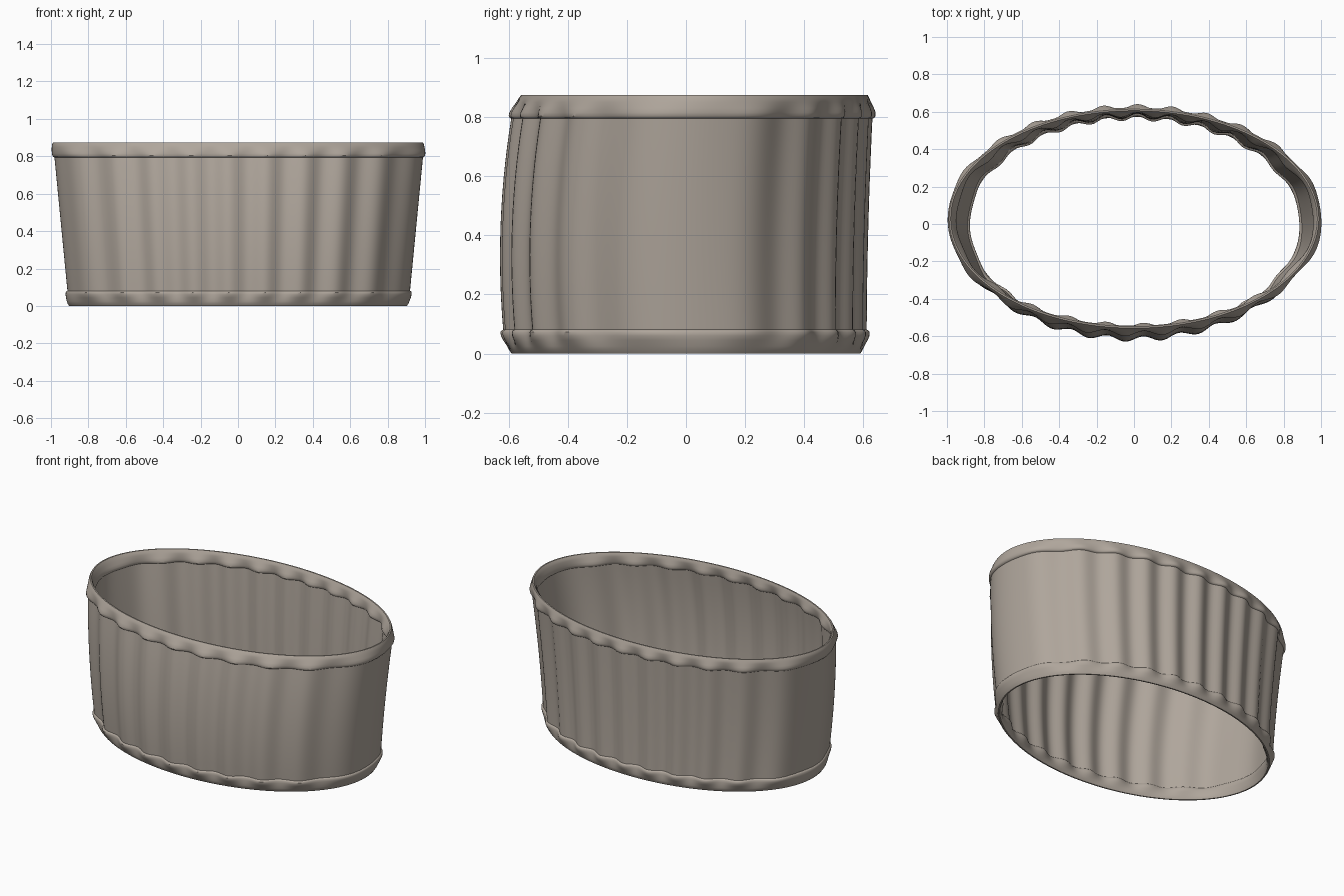
import bpy, bmesh, math

if "Cube" in bpy.data.objects:
    bpy.data.objects.remove(bpy.data.objects["Cube"], do_unlink=True)

HEIGHT, WALL, SEGMENTS = 0.875, 0.022, 360

fabric = bpy.data.materials.new("warm_grey_fabric")
fabric.use_nodes = True
colour = (0.43, 0.38, 0.33, 1)
fabric.diffuse_color = colour
fabric.node_tree.nodes["Principled BSDF"].inputs["Base Color"].default_value = colour


def ripple(theta):
    """Gathered folds: ridges evenly spaced across the width, soft at the sides."""
    u, s = math.cos(theta), math.sin(theta)
    front = math.cos(math.tau * (u + 0.05) / 0.205)
    back = math.cos(math.tau * (u - 0.02) / 0.185)
    t = min(max(s * 2 + 0.5, 0), 1)
    blend = t * t * (3 - 2 * t)
    return (0.007 + 0.007 * abs(s)) * (front * (1 - blend) + back * blend)


def point(theta, z, offset, weight):
    """Point on the flaring, leaning oval, pushed out along its normal."""
    rx = 0.91 + 0.085 * z / HEIGHT
    ry = 0.597 + 0.0115 * (1 - ((z - 0.4) / 0.4) ** 2)
    cy = -0.0575 * z + 0.103 * z * z
    c, s = math.cos(theta), math.sin(theta)
    nx, ny = c / rx, s / ry
    push = (offset + weight * ripple(theta)) / math.hypot(nx, ny)
    return rx * c + nx * push, cy + ry * s + ny * push, z


# Half profile of one hem: height from the edge, bulge, fold strength
hem = [(0, -0.007, 0), (0.012, 0, 0), (0.025, 0.004, 0.15), (0.045, 0.009, 0.6),
       (0.06, 0.011, 0.9), (0.072, 0.010, 1), (0.078, 0.006, 1), (0.081, 0, 1)]
wall = [(0.081 + (HEIGHT - 0.162) * i / 14, 0, 1) for i in range(1, 14)]
outer = hem + wall + [(HEIGHT - z, o, w) for z, o, w in reversed(hem)]
inner = [(z, -WALL - o, w) for z, o, w in reversed(outer)]
profile = outer + inner

# Sleeve: the closed profile swept around the oval
bm = bmesh.new()
rings = []
for i in range(SEGMENTS):
    theta = math.tau * i / SEGMENTS
    rings.append([bm.verts.new(point(theta, *p)) for p in profile])
count = len(profile)
for i, ring in enumerate(rings):
    following = rings[(i + 1) % SEGMENTS]
    for j in range(count):
        k = (j + 1) % count
        bm.faces.new((ring[j], following[j], following[k], ring[k]))

mesh = bpy.data.meshes.new("gathered_sleeve")
bm.to_mesh(mesh)
bm.free()
mesh.materials.append(fabric)
sleeve = bpy.data.objects.new("gathered_sleeve", mesh)
bpy.context.collection.objects.link(sleeve)
bpy.context.view_layer.objects.active = sleeve
sleeve.select_set(True)
bpy.ops.object.shade_smooth_by_angle(angle=math.radians(35))
